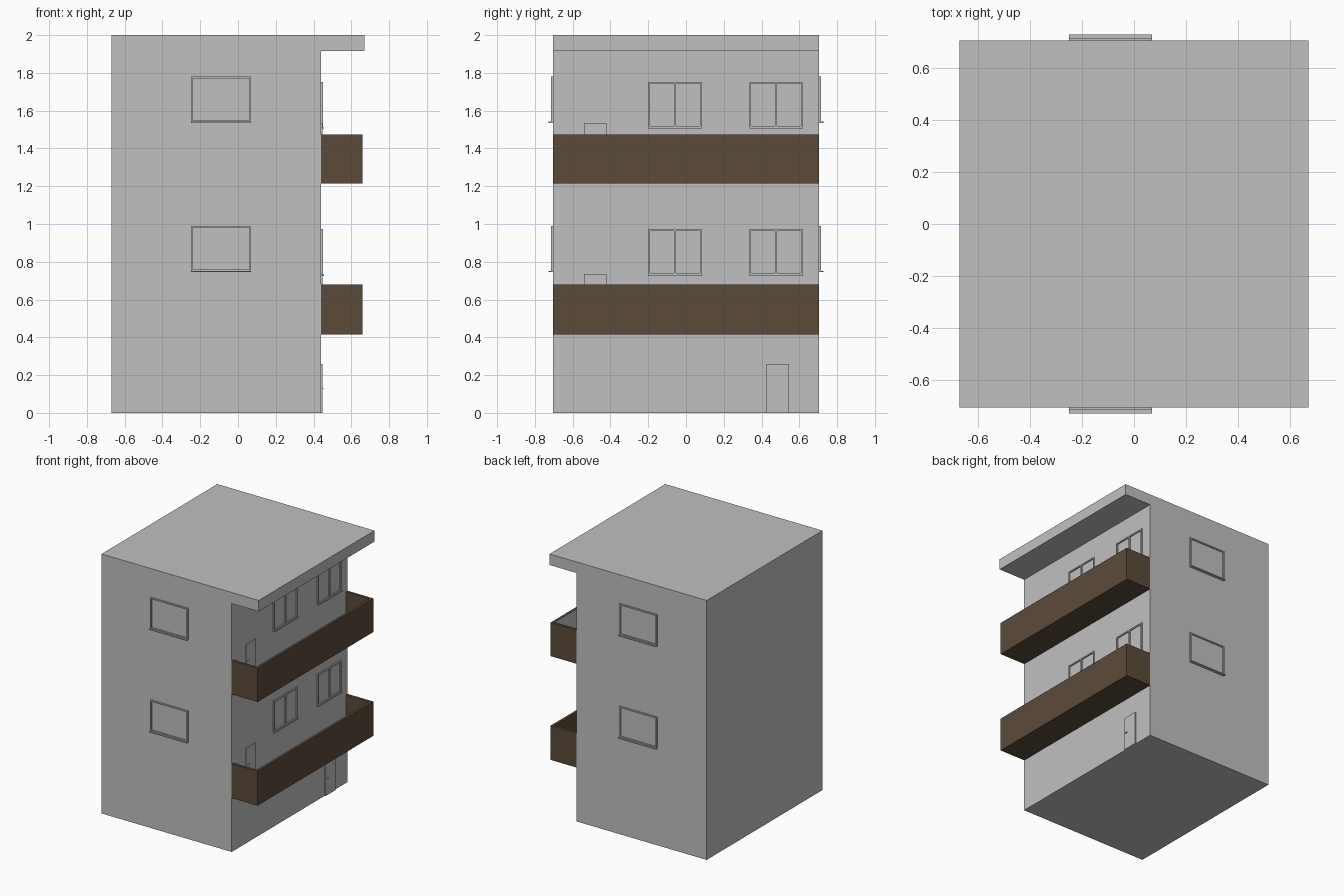
import bpy, bmesh

if "Cube" in bpy.data.objects:
    bpy.data.objects.remove(bpy.data.objects["Cube"])

def material(name, rgb):
    m = bpy.data.materials.new(name)
    m.diffuse_color = (*rgb, 1)
    m.use_nodes = True
    m.node_tree.nodes["Principled BSDF"].inputs["Base Color"].default_value = m.diffuse_color
    return m

GREY = material("plaster_grey", (0.527, 0.527, 0.527))
BROWN = material("balcony_brown", (0.105, 0.069, 0.042))
HALF = 0.705    # half depth of the building
WALL = 0.44     # balcony side wall

def finish(name, bm, *mats):
    bmesh.ops.recalc_face_normals(bm, faces=bm.faces)
    me = bpy.data.meshes.new(name)
    bm.to_mesh(me)
    bm.free()
    for m in mats:
        me.materials.append(m)
    ob = bpy.data.objects.new(name, me)
    bpy.context.collection.objects.link(ob)
    return ob

def add_box(bm, lo, hi):
    vs = bmesh.ops.create_cube(bm, size=1)["verts"]
    for v in vs:
        for i in range(3):
            v.co[i] = lo[i] if v.co[i] < 0 else hi[i]

def prism(bm, profile):
    """Extrude an x-z profile along the whole depth."""
    f = bm.faces.new([bm.verts.new((x, -HALF, z)) for x, z in profile])
    ext = bmesh.ops.extrude_face_region(bm, geom=[f])["geom"]
    bmesh.ops.translate(bm, vec=(0, 2 * HALF, 0),
                        verts=[e for e in ext if isinstance(e, bmesh.types.BMVert)])

def wall_box(bm, side, a, b, z0, z1, out):
    """Box standing out from a wall: side is 'right', 'front' or 'back'."""
    if side == "right":
        add_box(bm, (WALL - 0.002, a, z0), (WALL + out, b, z1))
    elif side == "front":
        add_box(bm, (a, -HALF - out, z0), (b, -HALF + 0.002, z1))
    else:
        add_box(bm, (a, HALF - 0.002, z0), (b, HALF + out, z1))

def window(name, side, a, b, z0, z1, mullion):
    bm = bmesh.new()
    t, d = 0.01, 0.009
    wall_box(bm, side, a, a + t, z0, z1, d)
    wall_box(bm, side, b - t, b, z0, z1, d)
    wall_box(bm, side, a + t, b - t, z1 - t, z1, d)
    wall_box(bm, side, a + t, b - t, z0, z0 + t, d)
    if mullion:
        m = (a + b) / 2
        wall_box(bm, side, m - t / 2, m + t / 2, z0 + t, z1 - t, d)
    wall_box(bm, side, a, b, z0 - 0.004, z0 + 0.002, 0.016 if mullion else 0.022)  # sill
    finish(name, bm, GREY)

def door(name, y, z):
    bm = bmesh.new()
    wall_box(bm, "right", y, y + 0.12, z, z + 0.26, 0.008)
    wall_box(bm, "right", y + 0.015, y + 0.035, z + 0.128, z + 0.133, 0.015)  # handle
    finish(name, bm, GREY)

# Main block with roof overhang
bm = bmesh.new()
prism(bm, [(-0.67, 0), (WALL, 0), (WALL, 1.915), (0.67, 1.915), (0.67, 2), (-0.67, 2)])
finish("building_body", bm, GREY)

# Balconies: open trays
for name, z0, z1 in (("lower", 0.415, 0.68), ("upper", 1.215, 1.475)):
    bm = bmesh.new()
    t = 0.02
    add_box(bm, (WALL, -HALF, z0), (0.66, HALF, z0 + 0.06))
    add_box(bm, (0.66 - t, -HALF, z0 + 0.06), (0.66, HALF, z1))
    for s in (-1, 1):
        lo, hi = sorted((s * HALF, s * (HALF - t)))
        add_box(bm, (WALL, lo, z0 + 0.06), (0.66 - t, hi, z1))
    ob = finish(name + "_balcony", bm, BROWN, GREY)
    if name == "upper":  # grey lining inside the long parapet
        for p in ob.data.polygons:
            if p.normal.x < -0.9 and p.center.x > 0.6:
                p.material_index = 1

# Windows and doors on both upper floors
for floor, z_side, z_right, z_door in (("lower", 0.75, 0.73, 0.475), ("upper", 1.54, 1.51, 1.275)):
    for side in ("front", "back"):
        window(f"{floor}_{side}_window", side, -0.25, 0.07, z_side, z_side + 0.24, False)
    for i, y in enumerate((-0.2, 0.335)):
        window(f"{floor}_balcony_window_{i + 1}", "right", y, y + 0.285, z_right, z_right + 0.243, True)
    door(floor + "_balcony_door", -0.54, z_door)

# Ground floor entrance
door("entrance_door", 0.425, 0)
